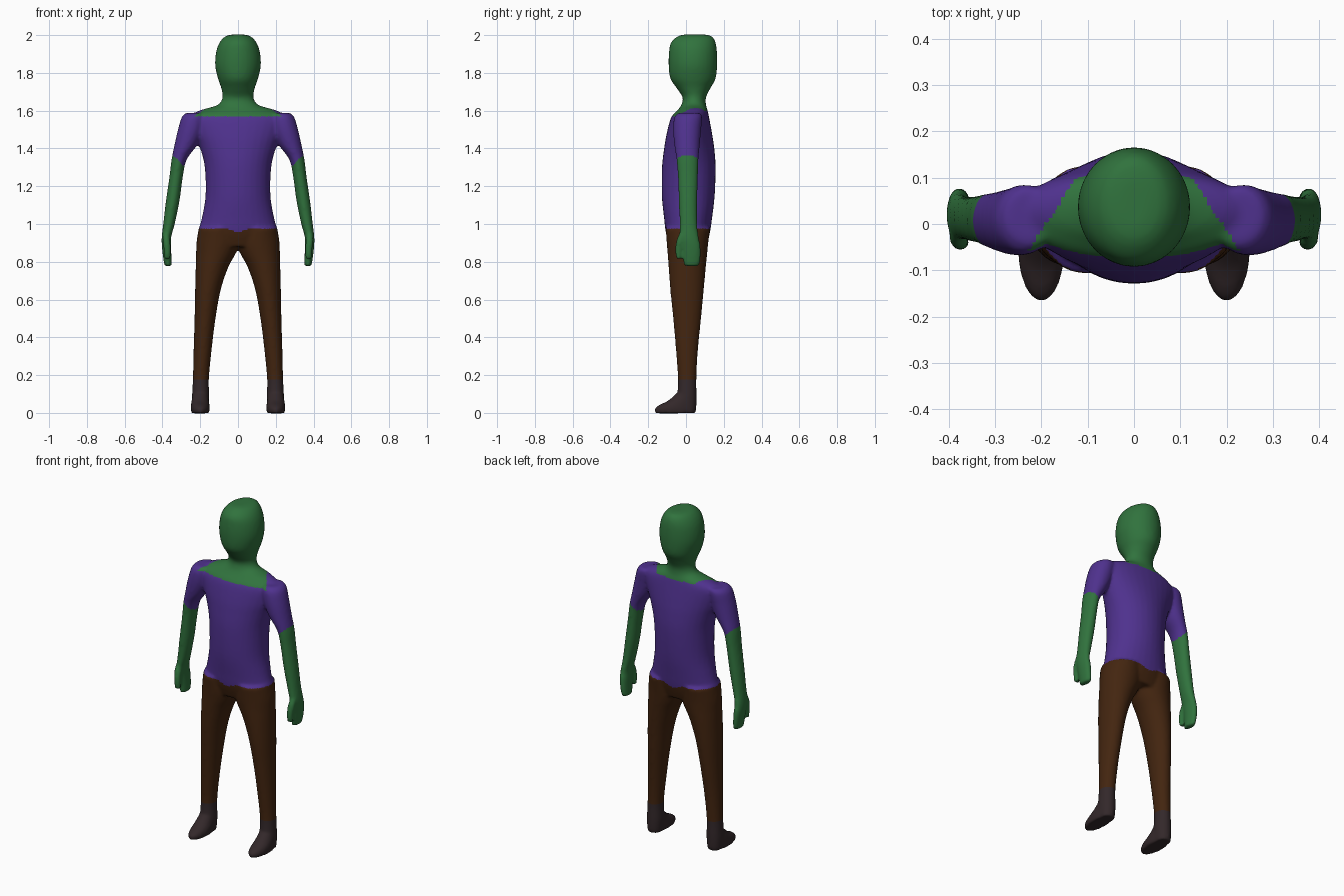
import bpy, bmesh, math
from mathutils import Vector


def material(name, rgb):
    m = bpy.data.materials.new(name)
    m.diffuse_color = (*rgb, 1)
    return m


MATS = [material("green skin", (0.030, 0.170, 0.047)),
        material("purple shirt", (0.078, 0.031, 0.270)),
        material("brown trousers", (0.056, 0.0185, 0.005)),
        material("dark shoes", (0.033, 0.021, 0.023))]


def smooth_path(rows, steps=4):
    """Catmull-Rom through stations (z, x0, x1, y0, y1)."""
    rows = [Vector(r) for r in rows]
    out = []
    for i in range(len(rows) - 1):
        a, b, c, d = (rows[max(i - 1, 0)], rows[i], rows[i + 1], rows[min(i + 2, len(rows) - 1)])
        for k in range(steps):
            t = k / steps
            out.append(0.5 * (2 * b + (c - a) * t + (2 * a - 5 * b + 4 * c - d) * t * t
                              + (3 * b - a - 3 * c + d) * t ** 3))
    return out + [rows[-1]]


def loft(bm, rows, sign=1, n=32):
    """Closed tube of horizontal oval sections."""
    rings = []
    for z, x0, x1, y0, y1 in smooth_path(rows):
        ring = []
        for k in range(n):
            a = 2 * math.pi * k / n
            x = (x0 + x1) / 2 + (x1 - x0) / 2 * math.cos(a)
            y = (y0 + y1) / 2 + (y1 - y0) / 2 * math.sin(a)
            ring.append(bm.verts.new((sign * x, y, z)))
        rings.append(ring)
    faces = [bm.faces.new(rings[0]), bm.faces.new(rings[-1])]
    for r, s in zip(rings, rings[1:]):
        for k in range(n):
            j = (k + 1) % n
            faces.append(bm.faces.new((r[k], r[j], s[j], s[k])))
    bmesh.ops.recalc_face_normals(bm, faces=faces)


# head, neck and torso: z, half width, front y, back y
CORE = [(2.003, 0.03, -0.01, 0.10), (1.993, 0.068, -0.045, 0.138), (1.96, 0.098, -0.080, 0.157),
        (1.91, 0.116, -0.090, 0.164), (1.84, 0.121, -0.092, 0.165), (1.77, 0.106, -0.083, 0.157),
        (1.72, 0.089, -0.050, 0.130), (1.67, 0.082, -0.018, 0.106), (1.63, 0.108, -0.025, 0.106),
        (1.602, 0.20, -0.045, 0.114), (1.565, 0.255, -0.078, 0.122), (1.48, 0.232, -0.102, 0.138),
        (1.40, 0.200, -0.116, 0.150), (1.30, 0.176, -0.127, 0.157), (1.15, 0.172, -0.128, 0.152),
        (1.03, 0.192, -0.116, 0.138), (0.95, 0.212, -0.106, 0.126), (0.88, 0.205, -0.085, 0.105)]
ARM = [(1.588, 0.17, 0.275, -0.04, 0.075), (1.565, 0.17, 0.298, -0.062, 0.085),
       (1.50, 0.18, 0.318, -0.068, 0.080), (1.42, 0.215, 0.336, -0.062, 0.073),
       (1.34, 0.272, 0.352, -0.050, 0.066), (1.25, 0.292, 0.363, -0.043, 0.063),
       (1.12, 0.310, 0.382, -0.038, 0.060), (1.00, 0.335, 0.396, -0.034, 0.060),
       (0.93, 0.354, 0.404, -0.035, 0.068), (0.88, 0.354, 0.403, -0.022, 0.078),
       (0.82, 0.352, 0.396, -0.016, 0.078), (0.777, 0.350, 0.389, -0.010, 0.070)]
THUMB = [(0.95, 0.362, 0.398, -0.035, 0.01), (0.91, 0.358, 0.398, -0.052, -0.012),
         (0.86, 0.355, 0.394, -0.056, -0.024), (0.815, 0.358, 0.390, -0.052, -0.026)]
LEG = [(0.98, 0.0, 0.208, -0.108, 0.128), (0.90, -0.01, 0.220, -0.102, 0.118),
       (0.84, 0.014, 0.222, -0.097, 0.112), (0.77, 0.052, 0.224, -0.092, 0.105),
       (0.65, 0.092, 0.227, -0.083, 0.094), (0.50, 0.119, 0.230, -0.068, 0.080),
       (0.33, 0.140, 0.235, -0.053, 0.063), (0.18, 0.154, 0.239, -0.043, 0.055),
       (0.08, 0.152, 0.244, -0.047, 0.056), (0.02, 0.156, 0.242, -0.045, 0.054),
       (0.0, 0.158, 0.240, -0.043, 0.05)]
SHOE = [(0.10, 0.160, 0.238, -0.055, 0.04), (0.065, 0.154, 0.246, -0.095, 0.045),
        (0.04, 0.151, 0.249, -0.145, 0.052), (0.02, 0.150, 0.250, -0.167, 0.055),
        (-0.002, 0.154, 0.246, -0.162, 0.052)]

bm = bmesh.new()
loft(bm, [(z, -w, w, f, b) for z, w, f, b in CORE])
for side in (1, -1):
    for part in (ARM, THUMB, LEG, SHOE):
        loft(bm, part, side)
mesh = bpy.data.meshes.new("body")
bm.to_mesh(mesh)
bm.free()
body = bpy.data.objects.new("body", mesh)
bpy.context.collection.objects.link(body)

# fuse the limbs into one soft skin
fuse = body.modifiers.new("fuse", 'REMESH')
fuse.mode = 'VOXEL'
fuse.voxel_size = 0.009
relax = body.modifiers.new("relax", 'SMOOTH')
relax.factor = 0.5
relax.iterations = 5
dg = bpy.context.evaluated_depsgraph_get()
fused = bpy.data.meshes.new_from_object(body.evaluated_get(dg))
body.modifiers.clear()
body.data = fused
fused.materials.clear()
for m in MATS:
    fused.materials.append(m)


def colour(c):
    x, y, z = abs(c.x), c.y, c.z
    if z < 0.175:
        return 3                                     # shoes
    if x > 0.245 and z < 1.31 + (x - 0.29):
        return 0                                     # bare arms
    if z < 0.975 - 0.02 * max(0, 1 - x / 0.06):
        return 2                                     # trousers
    if z > 1.63 or (z > 1.57 + 0.28 * max(y, 0) and x < 0.19 - 0.66 * y):
        return 0                                     # head, neck and neckline
    return 1                                         # shirt


for p in fused.polygons:
    p.material_index = colour(p.center)
    p.use_smooth = True
